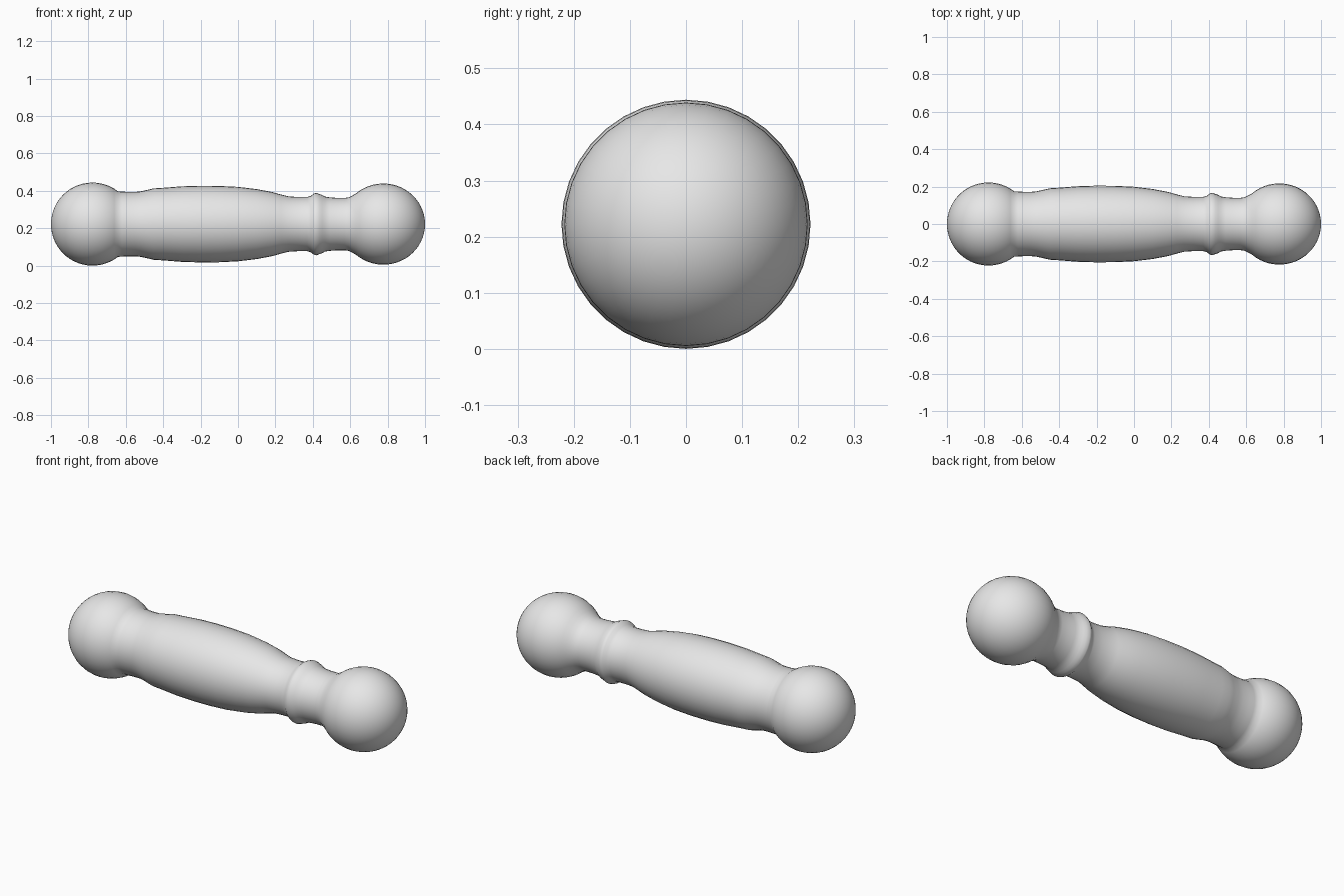
import bpy, bmesh, math

if "Cube" in bpy.data.objects:
    bpy.data.objects.remove(bpy.data.objects["Cube"])

SEGMENTS = 36
AXIS_Z = 0.222

grey = bpy.data.materials.new("light grey")
grey.diffuse_color = (0.8, 0.8, 0.8, 1)
grey.use_nodes = True
grey.node_tree.nodes["Principled BSDF"].inputs["Base Color"].default_value = grey.diffuse_color


def knob_arc(cx, half_len, radius, a0, a1, steps):
    """Points (x, r) on a rounded end knob, angles in degrees from +x."""
    pts = []
    for i in range(steps + 1):
        a = math.radians(a0 + (a1 - a0) * i / steps)
        pts.append((cx + half_len * math.cos(a), radius * math.sin(a)))
    return pts


# Turned outline: large knob, swelling grip, collar ring, neck, small knob
large_knob = knob_arc(-0.778, 0.222, 0.222, 180, 52, 20)
grip = [(-0.62, 0.174), (-0.59, 0.172), (-0.55, 0.172), (-0.52, 0.175),
        (-0.48, 0.184), (-0.45, 0.191), (-0.4, 0.194), (-0.3, 0.202),
        (-0.2, 0.205), (-0.1, 0.204), (0.0, 0.199), (0.1, 0.187),
        (0.18, 0.172), (0.23, 0.158), (0.27, 0.148), (0.32, 0.145)]
collar = [(0.37, 0.145), (0.39, 0.151), (0.405, 0.163), (0.418, 0.167),
          (0.435, 0.161), (0.45, 0.156), (0.465, 0.147)]
neck = [(0.49, 0.143), (0.53, 0.14), (0.57, 0.14), (0.592, 0.143), (0.61, 0.152)]
small_knob = knob_arc(0.777, 0.223, 0.217, 131, 0, 20)
profile = large_knob + grip + collar + neck + small_knob

# Spin the outline around the long axis
bm = bmesh.new()
verts = [bm.verts.new((x, 0, max(r, 0))) for x, r in profile]
edges = [bm.edges.new(p) for p in zip(verts, verts[1:])]
bmesh.ops.spin(bm, geom=verts + edges, cent=(0, 0, 0), axis=(1, 0, 0),
               angle=math.tau, steps=SEGMENTS, use_merge=True)
bmesh.ops.remove_doubles(bm, verts=bm.verts, dist=0.0005)
bmesh.ops.recalc_face_normals(bm, faces=bm.faces)
for f in bm.faces:
    f.smooth = True

mesh = bpy.data.meshes.new("turned_handle")
bm.to_mesh(mesh)
bm.free()
mesh.materials.append(grey)
handle = bpy.data.objects.new("turned_handle", mesh)
handle.location.z = AXIS_Z
bpy.context.collection.objects.link(handle)
